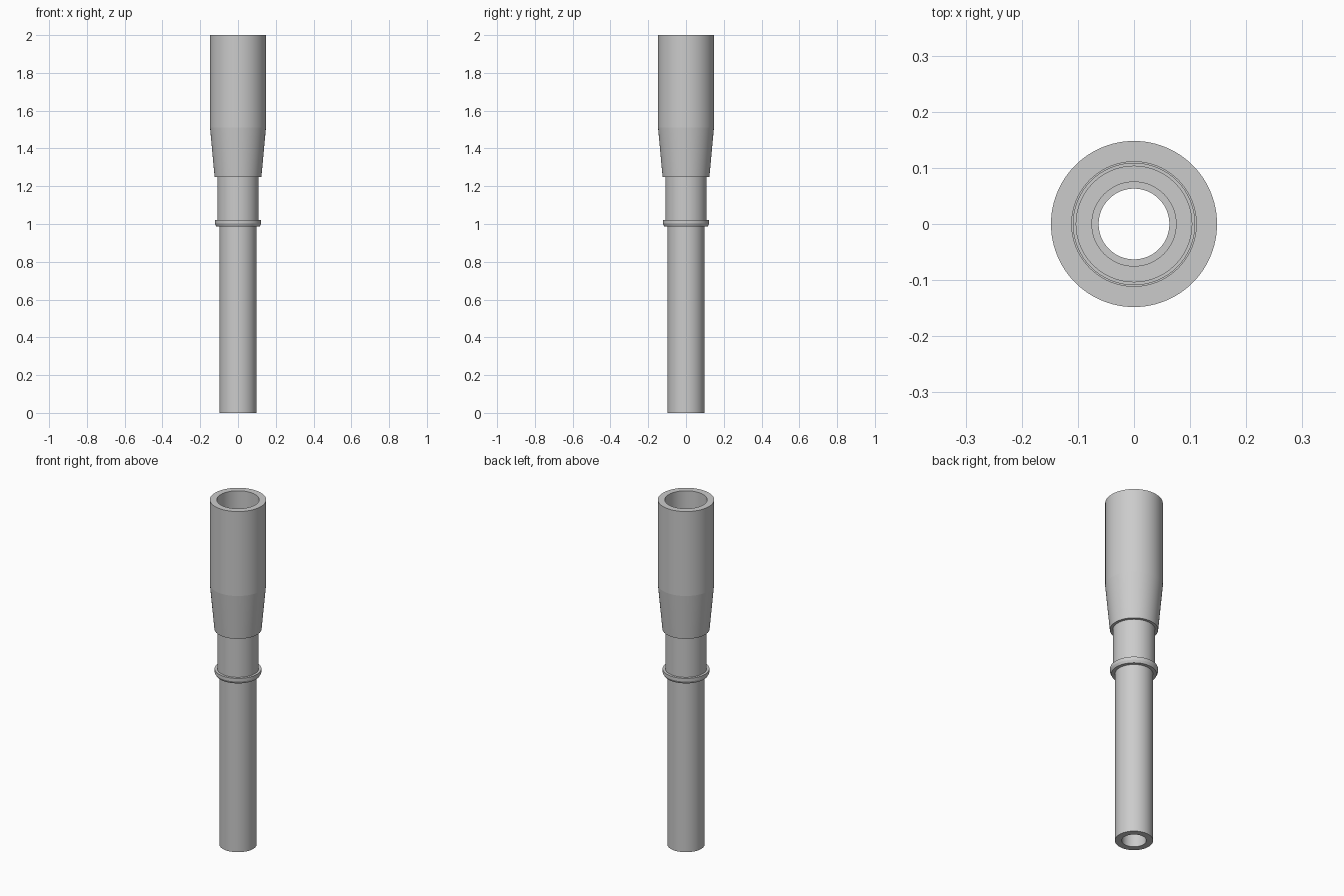
import bpy
import bmesh
import math

default = bpy.data.objects.get("Cube")
if default:
    bpy.data.objects.remove(default, do_unlink=True)

# Single plain grey material
grey = bpy.data.materials.new("light_grey")
grey.use_nodes = True
colour = (0.6, 0.6, 0.6, 1)
grey.diffuse_color = colour
grey.node_tree.nodes["Principled BSDF"].inputs["Base Color"].default_value = colour


def lathe(name, profile, sides=96):
    """Revolve a closed (radius, height) profile around z."""
    bm = bmesh.new()
    verts = [bm.verts.new((r, 0, z)) for r, z in profile]
    edges = [bm.edges.new((a, b)) for a, b in zip(verts, verts[1:] + verts[:1])]
    bmesh.ops.spin(bm, geom=verts + edges, cent=(0, 0, 0), axis=(0, 0, 1),
                   angle=math.tau, steps=sides)
    bmesh.ops.remove_doubles(bm, verts=bm.verts[:], dist=0.0001)
    bmesh.ops.recalc_face_normals(bm, faces=bm.faces[:])
    mesh = bpy.data.meshes.new(name)
    bm.to_mesh(mesh)
    bm.free()
    mesh.materials.append(grey)
    obj = bpy.data.objects.new(name, mesh)
    bpy.context.collection.objects.link(obj)
    bpy.ops.object.select_all(action="DESELECT")
    obj.select_set(True)
    bpy.context.view_layer.objects.active = obj
    bpy.ops.object.shade_smooth_by_angle(angle=math.radians(4))
    return obj


# Long lower tube and wider neck, with a stepped bore
lathe("tube_and_neck", [
    (0.063, 0), (0.098, 0), (0.098, 1.0), (0.109, 1.0), (0.109, 1.5),
    (0.103, 1.5), (0.103, 1.25), (0.075, 1.25), (0.075, 1.02), (0.063, 1.02),
])

# Thin collar with a chamfered lower edge
lathe("collar", [
    (0.09, 0.988), (0.116, 0.988), (0.123, 1.002), (0.123, 1.02), (0.09, 1.02),
])

# Tapered sleeve with an open socket
lathe("sleeve", [
    (0.106, 1.25), (0.124, 1.25), (0.148, 1.51), (0.148, 2.0),
    (0.111, 2.0), (0.111, 1.49), (0.106, 1.49),
])
